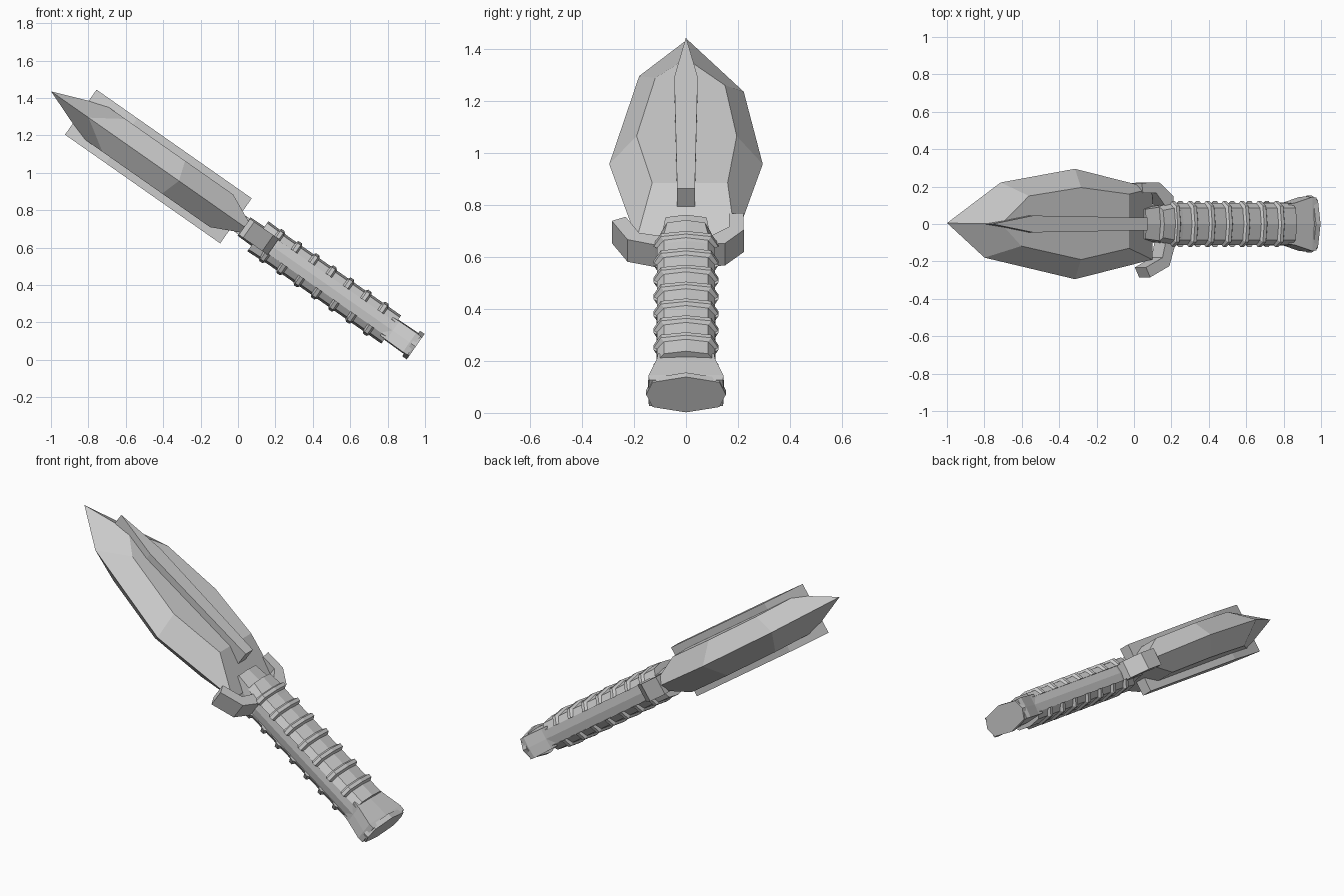
import bpy, bmesh, math
from mathutils import Vector

if "Cube" in bpy.data.objects:
    bpy.data.objects.remove(bpy.data.objects["Cube"])

# The dagger lies in the XZ plane: u runs pommel -> tip, y is width, v is thickness
ANG = math.radians(35)
START = Vector((0.95, 0, 0.07))
D = Vector((-math.cos(ANG), 0, math.sin(ANG)))
N = Vector((math.sin(ANG), 0, math.cos(ANG)))
Y = Vector((0, 1, 0))


def make(name, verts, faces):
    bm = bmesh.new()
    vs = [bm.verts.new(START + D * u + Y * y + N * v) for u, y, v in verts]
    for f in faces:
        bm.faces.new([vs[i] for i in f])
    bmesh.ops.recalc_face_normals(bm, faces=bm.faces)
    me = bpy.data.meshes.new(name)
    bm.to_mesh(me)
    bm.free()
    ob = bpy.data.objects.new(name, me)
    bpy.context.collection.objects.link(ob)
    return ob


def loft(name, rings):
    """Skin a list of equal-length vertex rings and cap both ends."""
    n = len(rings[0])
    verts = [p for r in rings for p in r]
    faces = [tuple(range(n)), tuple(range(n * (len(rings) - 1), n * len(rings)))]
    for k in range(len(rings) - 1):
        for i in range(n):
            j = (i + 1) % n
            faces.append((k * n + i, k * n + j, k * n + n + j, k * n + n + i))
    return make(name, verts, faces)


def slab(name, outline, v):
    """Extrude a (u, y) outline symmetrically through the thickness."""
    return loft(name, [[(u, y, s * v) for u, y in outline] for s in (-1, 1)])


def octagon(u, w, h, wk=0.8, hk=0.8):
    """Eight-sided section with points on the y and v axes."""
    return [(u, w, 0), (u, w * wk, h * hk), (u, 0, h), (u, -w * wk, h * hk),
            (u, -w, 0), (u, -w * wk, -h * hk), (u, 0, -h), (u, w * wk, -h * hk)]


# Blade: sharp outer edge at v = 0, flat plateau on both sides
edge = [(2.38, 0.005), (2.03, 0.222), (1.545, 0.295), (1.04, 0.19),
        (1.04, -0.19), (1.545, -0.295), (2.135, -0.18)]
flat = [(2.10, 0), (1.92, 0.15), (1.58, 0.195), (1.267, 0.16),
        (1.267, -0.13), (1.58, -0.19), (1.97, -0.118)]
loft("blade", [[(u, y, -0.107) for u, y in flat],
               [(u, y, 0) for u, y in edge],
               [(u, y, 0.107) for u, y in flat]])

# Raised central rib passing through the blade
slab("blade_rib", [(1.173, 0.034), (1.92, 0.045), (2.186, 0),
                   (1.92, -0.045), (1.173, -0.034)], 0.147)

# Uneven curved guard claws
slab("guard_right", [(0.93, 0.06), (0.94, 0.15), (1.03, 0.222), (1.145, 0.22),
                     (1.138, 0.165), (1.05, 0.165), (0.995, 0.10), (0.995, 0.06)], 0.052)
slab("guard_left", [(0.93, -0.06), (0.93, -0.12), (0.965, -0.225), (1.09, -0.285),
                    (1.118, -0.232), (1.01, -0.18), (0.99, -0.10), (0.99, -0.06)], 0.052)

# Handle core
loft("handle_core", [octagon(0.12, 0.115, 0.065, 0.93),
                     octagon(0.92, 0.11, 0.065, 0.93),
                     octagon(1.12, 0.085, 0.06, 0.93)])


# Grip plates with raised bands, above and below
def grip(u, s, grow=0.0, k=1.0):
    return [(u, y * k, s * v) for y, v in (
        (-0.112 - grow, 0.045), (-0.085 - grow, 0.08 + grow), (0, 0.092 + grow),
        (0.085 + grow, 0.08 + grow), (0.112 + grow, 0.045))]


for side, s in (("top", 1), ("bottom", -1)):
    loft("grip_" + side, [grip(0.16, s), grip(0.90, s),
                          grip(0.96, s, 0.004, 0.95), grip(1.03, s, 0.006, 0.8)])
    for i in range(7):
        u = 0.26 + i * 0.113
        loft(f"grip_band_{side}_{i + 1}",
             [grip(u - 0.02, s), grip(u - 0.01, s, 0.012),
              grip(u + 0.01, s, 0.012), grip(u + 0.02, s)])

# Flared pommel and its end cap
loft("pommel", [octagon(0.19, 0.11, 0.064, 0.98, 0.92),
                octagon(0.15, 0.115, 0.066, 0.98, 0.92),
                octagon(0.04, 0.147, 0.068, 0.98, 0.92),
                octagon(0.01, 0.145, 0.066, 0.98, 0.92)])
loft("pommel_cap", [octagon(0, 0.153, 0.083, 0.84, 0.7),
                    octagon(0.03, 0.153, 0.083, 0.84, 0.7)])
